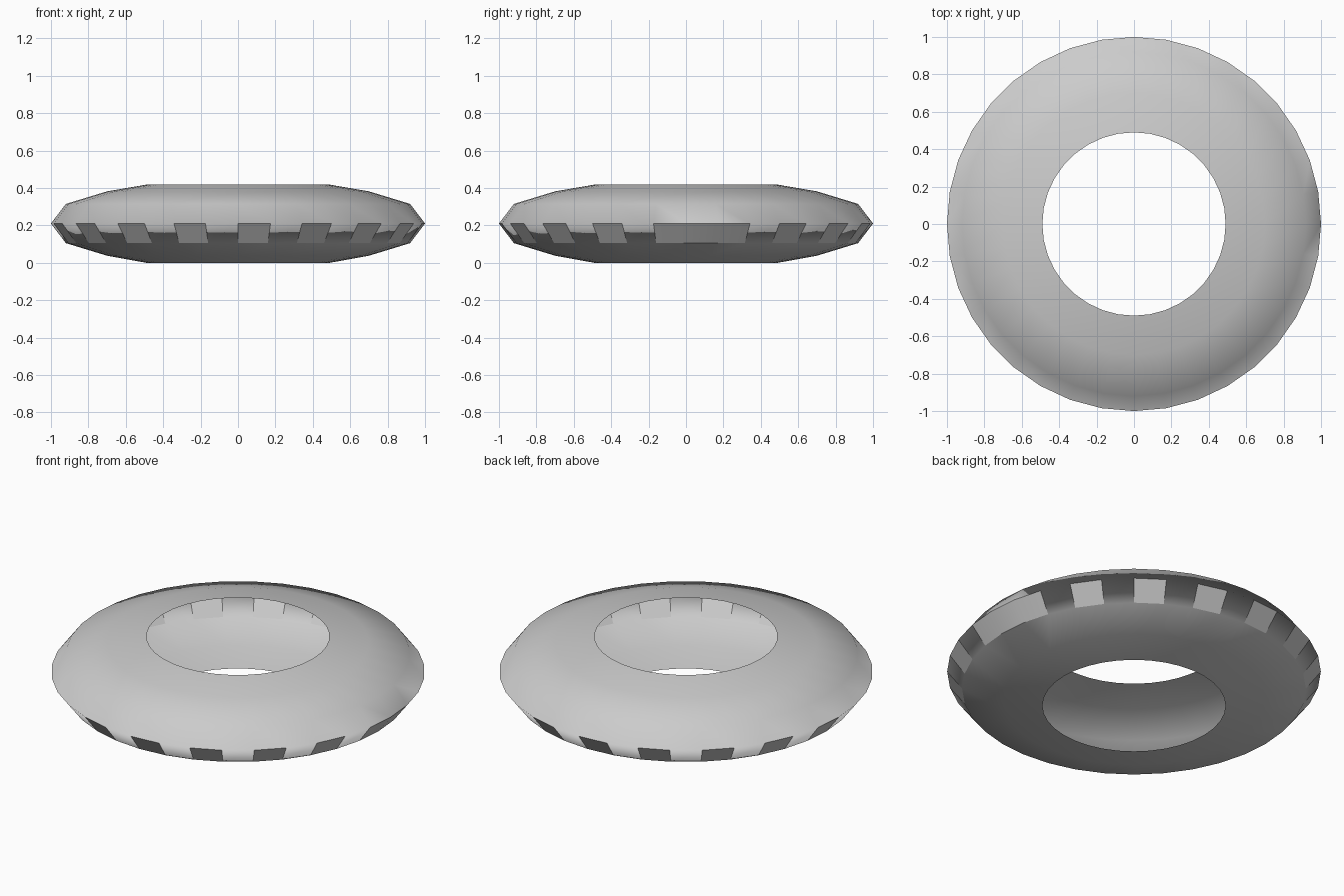
import bpy
import bmesh
from math import cos, sin, radians

if "Cube" in bpy.data.objects:
    bpy.data.objects.remove(bpy.data.objects["Cube"])

SEGMENTS = 36
STEP = 360 / SEGMENTS
EQUATOR = (1.0, 0.21)
UPPER = [EQUATOR, (0.92, 0.315), (0.70, 0.382), (0.49, 0.418)]
LOWER = [EQUATOR, (0.92, 0.105), (0.70, 0.038), (0.49, 0.0)]

# Shell keeps every second face of the band below the rim; panels fill the rest
SHELL_BAND = set(range(2, SEGMENTS, 2))


def build(name, faces):
    """Make a smooth open surface; faces are (segment, inner point, outer point, flip)."""
    bm = bmesh.new()
    verts = {}

    def vert(point, i):
        key = (point, i % SEGMENTS)
        if key not in verts:
            r, z = point
            a = radians(key[1] * STEP)
            verts[key] = bm.verts.new((r * cos(a), r * sin(a), z))
        return verts[key]

    for i, p, q in faces:
        # all faces wind upward, so both halves blend across the rim
        f = bm.faces.new([vert(q, i), vert(p, i), vert(p, i + 1), vert(q, i + 1)])
        f.smooth = True
        if (p, q) in PANEL_PAIR and name != "ring_shell":
            f.normal_flip()
    mesh = bpy.data.meshes.new(name)
    bm.to_mesh(mesh)
    bm.free()
    obj = bpy.data.objects.new(name, mesh)
    bpy.context.collection.objects.link(obj)
    return obj


PANEL_PAIR = {(LOWER[0], LOWER[1])}

# Hollow ring shell, open towards the centre hole
shell_faces = []
for i in range(SEGMENTS):
    for profile in (UPPER, LOWER):
        for p, q in zip(profile, profile[1:]):
            if (p, q) in PANEL_PAIR and i not in SHELL_BAND:
                continue
            shell_faces.append((i, p, q))
build("ring_shell", shell_faces)

# Separate panels alternating around the lower rim
build("rim_panels", [(i, LOWER[0], LOWER[1]) for i in range(SEGMENTS) if i not in SHELL_BAND])
